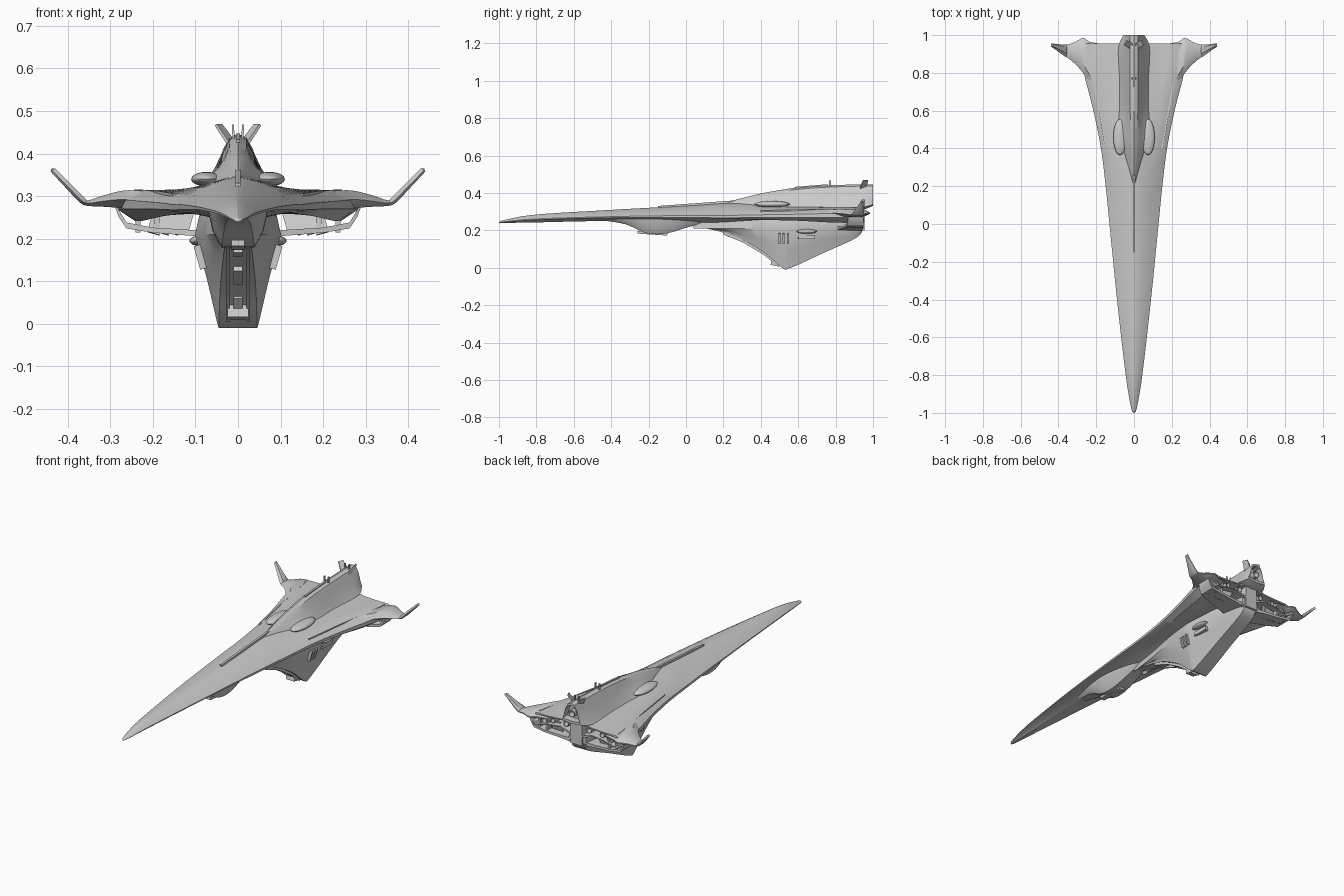
import bpy, bmesh, math
from mathutils import Vector, Matrix

if "Cube" in bpy.data.objects:
    bpy.data.objects.remove(bpy.data.objects["Cube"])


def finish(name, bm, mirror=False):
    bmesh.ops.recalc_face_normals(bm, faces=bm.faces)
    me = bpy.data.meshes.new(name)
    bm.to_mesh(me)
    bm.free()
    ob = bpy.data.objects.new(name, me)
    bpy.context.collection.objects.link(ob)
    if mirror:
        ob.modifiers.new("mirror", 'MIRROR')
    return ob


def skin(name, rings, mirror=False):
    """Closed skin over rings of equal point count."""
    bm = bmesh.new()
    vs = [[bm.verts.new(p) for p in r] for r in rings]
    n = len(vs[0])
    for a, b in zip(vs, vs[1:]):
        for i in range(n):
            j = (i + 1) % n
            bm.faces.new((a[i], a[j], b[j], b[i]))
    bm.faces.new(vs[0])
    bm.faces.new(vs[-1])
    return finish(name, bm, mirror)


def spline(keys, steps):
    """Catmull-Rom resampling of whole point rows."""
    rows = [[Vector(p) for p in k] for k in keys]
    out = []
    for i in range(len(rows) - 1):
        a, b, c, d = (rows[max(0, min(len(rows) - 1, i + k))] for k in (-1, 0, 1, 2))
        for s in range(steps):
            t = s / steps
            out.append([0.5 * (2 * q + (r - p) * t + (2 * p - 5 * q + 4 * r - u) * t * t
                        + (3 * q - p - 3 * r + u) * t ** 3) for p, q, r, u in zip(a, b, c, d)])
    return out + [rows[-1]]


def symmetric_loft(name, keys, steps=5, recess=0):
    """keys: (y, half profile from top centre to bottom centre)."""
    halves = spline([[(x, y, z) for x, z in pts] for y, pts in keys], steps)
    if recess:  # hollow the stern end
        last = halves[-1]
        mid = [(p.z + q.z) / 2 for p, q in zip(last, reversed(last))]
        lip = [Vector((p.x * .95, p.y, m + (p.z - m) * .75)) for p, m in zip(last, mid)]
        halves += [lip, [p - Vector((0, recess, 0)) for p in lip]]
    rings = [h + [Vector((-p.x, p.y, p.z)) for p in reversed(h[1:-1])] for h in halves]
    return skin(name, rings)


def bar(name, a, b, w, h, mirror=False, taper=1.0):
    """Rectangular bar from a to b, optionally tapered."""
    a, b = Vector(a), Vector(b)
    d = (b - a).normalized()
    side = d.cross(Vector((0, 0, 1)) if abs(d.z) < .9 else Vector((0, 1, 0))).normalized()
    up = side.cross(d)
    rings = [[p + side * sx * w * k / 2 + up * sz * h * k / 2
              for sx, sz in ((-1, -1), (1, -1), (1, 1), (-1, 1))] for p, k in ((a, 1), (b, taper))]
    return skin(name, rings, mirror)


def nozzle(name, x, y, z, r, length, mirror=True):
    """Hollow engine bell opening towards the stern."""
    rings = [[(x + math.cos(t) * r * k, y + length * u, z + math.sin(t) * r * k)
              for t in (i * math.tau / 20 for i in range(20))]
             for k, u in ((.7, 0), (1, .5), (.95, 1), (.78, 1), (.5, .3))]
    return skin(name, rings, mirror)


def ellipsoid(name, loc, scale, mirror=True):
    bm = bmesh.new()
    bmesh.ops.create_uvsphere(bm, u_segments=24, v_segments=14, radius=1)
    bmesh.ops.transform(bm, verts=bm.verts, matrix=Matrix.Translation(loc) @ Matrix.Diagonal((*scale, 1)))
    return finish(name, bm, mirror)


# Main hull: y, half width, top z, edge z, bottom z, blend to twin-nacelle stern section
F = (0, .15, .35, .6, .85, 1)
TOP = ((0, .06, .2, .45, .78, 1), (0, .15, .36, .42, .42, .82))
LOW = ((0, .15, .45, .7, .9, 1), (0, .3, 1, .7, .06, 1))
hull = []
for y, w, zt, ze, zb, k in ((-1, .002, .242, .24, .238, 0), (-.97, .016, .256, .247, .24, 0),
                            (-.8, .044, .285, .262, .243, 0), (-.4, .09, .31, .274, .25, 0),
                            (0, .13, .332, .28, .235, 0), (.2, .15, .345, .28, .23, 0),
                            (.4, .175, .35, .28, .235, .3), (.6, .215, .345, .28, .24, .6),
                            (.8, .265, .34, .28, .24, 1), (.955, .285, .335, .28, .24, 1)):
    mix = lambda t, i: t[0][i] * (1 - k) + t[1][i] * k
    top = [(f * w, zt - (zt - ze) * mix(TOP, i)) for i, f in enumerate(F)]
    zl = ze - (ze - zb) * .25
    low = [(f * w, zb + (zl - zb) * mix(LOW, i)) for i, f in enumerate(F)]
    hull.append((y, top + low[::-1]))
symmetric_loft("main_hull", hull, 6, recess=.08)

# Command tower rising towards the stern
symmetric_loft("command_tower", [
    (.22, [(0, .352), (.003, .35), (.005, .347), (.008, .343), (.01, .338), (0, .33)]),
    (.38, [(0, .393), (.012, .388), (.025, .37), (.04, .356), (.055, .332), (0, .32)]),
    (.48, [(0, .412), (.018, .403), (.034, .378), (.055, .357), (.085, .327), (0, .31)]),
    (.60, [(0, .43), (.02, .42), (.036, .388), (.055, .357), (.078, .325), (0, .31)]),
    (.75, [(0, .441), (.02, .431), (.036, .4), (.053, .36), (.076, .324), (0, .31)]),
    (.93, [(0, .446), (.02, .437), (.036, .405), (.055, .365), (.083, .324), (0, .31)]),
    (1.0, [(0, .446), (.02, .438), (.035, .41), (.045, .37), (.055, .338), (0, .332)])], 5, recess=.04)
nozzle("tower_thruster", 0, .96, .385, .02, .035, mirror=False)
ellipsoid("tower_side_pod", (.074, .46, .34), (.036, .095, .017))
bar("dorsal_spine", (0, -.15, .324), (0, .28, .355), .012, .014)
bar("tower_crest", (0, .58, .427), (0, .76, .441), .01, .012)
for i, (y, z) in enumerate(((.77, .468), (.95, .468))):
    bar(f"mast_{i}", (.01, y, .43), (.012, y, z), .006, .012, True, .7)
bar("tower_v_fin", (.016, .945, .425), (.046, .96, .468), .036, .008, True, .8)

# Swept stern wings that turn up into tip fins: x, leading y, trailing y, top z, bottom z
wing = []
for x, y0, y1, zt, zb in ((.18, .62, .955, .309, .275), (.235, .73, .965, .313, .27),
                          (.27, .80, .985, .313, .272), (.315, .85, .962, .302, .275),
                          (.352, .88, .95, .29, .277), (.368, .888, .95, .296, .284),
                          (.40, .912, .952, .328, .317), (.438, .938, .956, .365, .358)):
    m, c = (zt + zb) / 2, y1 - y0
    lean = .008 if x > .36 else 0
    wing.append([(x, y0, m), (x - lean, y0 + .25 * c, zt), (x - lean, y0 + .8 * c, zt), (x, y1, m + .003),
                 (x, y1, m - .003), (x + lean * .3, y0 + .8 * c, zb), (x + lean * .3, y0 + .25 * c, zb)])
skin("stern_wing", spline(wing, 3), True)
bar("hull_panel_strip_front", (.149, .4, .302), (.183, .6, .308), .008, .008, True)
bar("hull_panel_strip_rear", (.183, .6, .308), (.24, .93, .312), .008, .008, True)

# Belly blister under the bow
symmetric_loft("bow_blister", [
    (y, [(0, .27), (w, .265), (w * .85, .265 * .45 + zb * .55), (w * .55, zb), (0, zb)])
    for y, w, zb in ((-.42, .035, .25), (-.32, .055, .232), (-.22, .068, .188), (-.14, .07, .18),
                     (-.06, .065, .195), (.02, .055, .22), (.1, .04, .235))], 4)
bar("blister_slot", (0, -.26, .19), (0, -.1, .18), .03, .014)

# Ventral keel, deepest just aft of midships
symmetric_loft("ventral_keel", [
    (y, [(0, .26), (w * .9, .255), (w, .21), (w * .45 + wb * .58, .21 * .5 + zb * .5),
         (wb * 1.12, zb + .02 * (w / .1)), (wb, zb), (0, zb)])
    for y, w, wb, zb in ((.04, .03, .02, .226), (.21, .052, .03, .186), (.31, .068, .036, .146),
                         (.42, .086, .042, .08), (.515, .098, .045, 0), (.56, .1, .045, 0),
                         (.74, .085, .042, .082), (.91, .06, .04, .16), (.945, .055, .036, .205))], 4)
# Launch rails and emitter on the sloping keel front
path = ((.2, .186), (.31, .142), (.42, .076), (.5, .01))
for i, ((y0, z0), (y1, z1)) in enumerate(zip(path, path[1:])):
    bar(f"keel_rail_{i}", (.024, y0, z0), (.024, y1, z1), .009, .016, True)
    bar(f"keel_channel_{i}", (0, y0 + .02, z0 - .012), (0, y1 - .03, z1 + .022), .02, .014)
bar("keel_emitter", (0, .455, .03), (0, .49, .022), .05, .028)

# Keel flank fittings
ellipsoid("keel_side_pod", (.09, .645, .195), (.024, .055, .012))
bar("keel_side_hatch", (.078, .6, .165), (.076, .69, .165), .03, .022, True)
for i in range(3):
    bar(f"keel_vent_{i}", (.078, .5 + i * .022, .13), (.094, .5 + i * .022, .185), .022, .01, True)

# Open stern frame below the hull: x, leading y, trailing y, bottom z, thickness
frame = [[(x, y0, z), (x, y1, z), (x, y1, z + t), (x, y0, z + t)] for x, y0, y1, z, t in
         ((.02, .80, .94, .195, .025), (.1, .82, .945, .206, .014), (.2, .845, .95, .214, .012),
          (.262, .86, .95, .224, .014), (.28, .865, .95, .25, .018), (.288, .87, .95, .272, .01))]
skin("stern_frame_beam", frame, True)
for i in range(4):
    x = .115 + i * .022
    bar(f"stern_frame_slat_{i}", (x + .018, .9, .212), (x, .92, .275), .03, .006, True)
for i, x in enumerate((.19, .235)):
    bar(f"stern_frame_post_{i}", (x, .92, .215), (x, .92, .275), .012, .04, True)
bar("stern_center_post", (0, .93, .2), (0, .93, .35), .07, .05)
for i, (x, z, r) in enumerate(((.07, .292, .017), (.15, .288, .015), (.2, .278, .02), (.245, .276, .02))):
    nozzle(f"engine_nozzle_{i}", x, .87, z, r, .075)

# Smooth shading with crisp edges
bpy.ops.object.select_all(action='SELECT')
bpy.context.view_layer.objects.active = bpy.data.objects["main_hull"]
bpy.ops.object.shade_smooth_by_angle(angle=math.radians(32))
